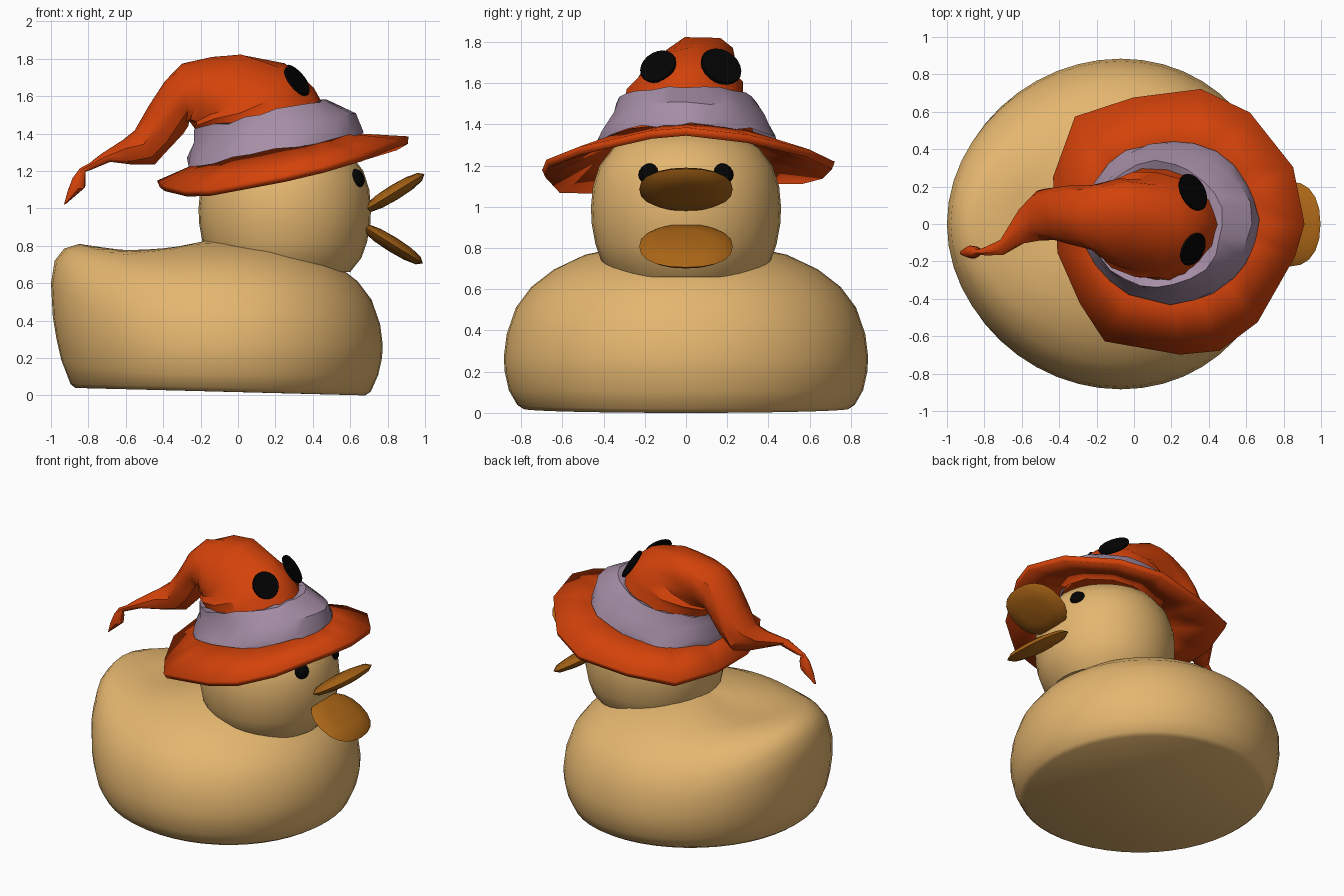
import bpy, bmesh, random
from math import sin, cos, pi, copysign, atan2
from mathutils import Vector

if "Cube" in bpy.data.objects:
    bpy.data.objects.remove(bpy.data.objects["Cube"])

random.seed(4)


def material(name, rgb):
    m = bpy.data.materials.new(name)
    m.diffuse_color = (*rgb, 1)
    m.use_nodes = True
    m.node_tree.nodes["Principled BSDF"].inputs["Base Color"].default_value = m.diffuse_color
    return m


TAN = material("tan", (0.78, 0.47, 0.16))
BEAK = material("beak", (0.40, 0.13, 0.008))
ORANGE = material("orange", (0.66, 0.055, 0.003))
PURPLE = material("purple", (0.38, 0.27, 0.38))
BLACK = material("black", (0.001, 0.001, 0.001))


def loft(name, rings, mat, angle=40, start=True, end=True):
    """Bridge closed rings of points, optionally capping the ends."""
    bm = bmesh.new()
    loops = [[bm.verts.new(p) for p in r] for r in rings]
    n = len(loops[0])
    for a, b in zip(loops, loops[1:]):
        for i in range(n):
            j = (i + 1) % n
            bm.faces.new((a[i], a[j], b[j], b[i]))
    if start:
        bm.faces.new(loops[0][::-1])
    if end:
        bm.faces.new(loops[-1])
    bmesh.ops.recalc_face_normals(bm, faces=bm.faces)
    me = bpy.data.meshes.new(name)
    bm.to_mesh(me)
    bm.free()
    ob = bpy.data.objects.new(name, me)
    bpy.context.collection.objects.link(ob)
    me.materials.append(mat)
    bpy.ops.object.select_all(action='DESELECT')
    ob.select_set(True)
    bpy.context.view_layer.objects.active = ob
    bpy.ops.object.shade_smooth_by_angle(angle=angle * pi / 180)
    return ob


def oval(a, b, yc, yh, n=14, jitter=0.0, lean=0.0):
    """Oval ring through side-view points a and b, with half-width yh."""
    c = Vector(((a[0] + b[0]) / 2, yc, (a[1] + b[1]) / 2))
    u = Vector((a[0], yc, a[1])) - c
    out = []
    for i in range(n):
        t = 2 * pi * i / n
        p = c + u * cos(t) + Vector((0, yh * sin(t) + lean * max(0, cos(t)), 0))
        out.append(p + Vector([random.uniform(-jitter, jitter) for _ in range(3)]))
    return out


def disc(name, centre, normal, profile, rx, ry, mat, n=20, power=2.0, angle=40):
    """Lens or puck: profile gives (radius factor, height) along the normal."""
    w = Vector(normal).normalized()
    v = (Vector((0, 1, 0)) - w * w.y).normalized()
    u = v.cross(w)
    rings = []
    for f, h in profile:
        r = []
        for i in range(n):
            t = 2 * pi * i / n
            ct = copysign(abs(cos(t)) ** (2 / power), cos(t))
            st = copysign(abs(sin(t)) ** (2 / power), sin(t))
            r.append(Vector(centre) + u * rx * f * ct + v * ry * f * st + w * h)
        rings.append(r)
    return loft(name, rings, mat, angle)


# Body: round profile blended into a raised tail at the back
side = [(.79, .01), (.82, .03), (.86, .11), (.88, .20), (.884, .27), (.87, .38), (.825, .51),
        (.75, .61), (.64, .695), (.49, .767), (.28, .813), (.12, .83), (.01, .835)]
tail = [(.76, .05), (.785, .07), (.835, .19), (.86, .30), (.88, .42), (.89, .60), (.87, .72),
        (.82, .785), (.74, .81), (.54, .78), (.34, .765), (.17, .80), (.01, .835)]
rings = []
for (r0, z0), (r1, z1) in zip(side, tail):
    ring = []
    for i in range(48):
        t = 2 * pi * i / 48
        w = ((1 - cos(t)) / 2) ** 7
        r, z = r0 + (r1 - r0) * w, z0 + (z1 - z0) * w
        if z0 < .05:                      # base tips up slightly to the back
            z = z0 - .01 + .04 * (1 - cos(t)) / 2
        # egg-shaped plan, widest slightly forward of the middle
        ring.append((r * cos(t) - .11 + .045 * r * sin(t) ** 2, r * sin(t), z))
    rings.append(ring)
loft("body", rings, TAN, 100)

# Head
head = [(.35, .66), (.41, .735), (.44, .82), (.458, .92), (.461, 1.0), (.452, 1.1),
        (.42, 1.2), (.35, 1.29), (.24, 1.35), (.1, 1.38)]
loft("head", [oval((.25 + r, z), (.25 - r, z), 0, r, 32) for r, z in head], TAN, 50)

# Open beak: two lens-shaped halves
lens = [(.05, -.041), (.5, -.037), (.85, -.024), (1, 0), (.85, .024), (.5, .037), (.05, .041)]
disc("beak_upper", (.835, 0, 1.085), (-.52, 0, .85), lens, .19, .227, BEAK, 20, 2.3)
disc("beak_lower", (.825, 0, .808), (.53, 0, .85), lens, .193, .227, BEAK, 20, 2.3)

# Eyes on the head
dome = [(1, -.03), (.98, 0), (.75, .018), (.3, .025)]
for s, label in ((-1, "right"), (1, "left")):
    disc("eye_" + label, (.642, s * .184, 1.163), (.84, s * .4, .36), dome,
         .052, .052, BLACK, 16)

# Hat brim: uneven outline joined to the crown base, then thickened
edge = [(.91, 0, 1.365), (.85, .3, 1.33), (.62, .59, 1.26), (.36, .715, 1.20),
        (0, .67, 1.155), (-.31, .57, 1.13), (-.425, .25, 1.13), (-.40, -.15, 1.11),
        (-.28, -.42, 1.08), (-.15, -.62, 1.085), (.25, -.69, 1.16), (.46, -.67, 1.21),
        (.66, -.52, 1.27), (.86, -.17, 1.35)]
inner = []
for x, y, z in edge:
    t = atan2(y, x - .2)
    inner.append((.2 + .37 * cos(t), .35 * sin(t), 1.315 + .07 * cos(t)))
brim = loft("hat_brim", [edge, inner], ORANGE, 30, False, False)
mod = brim.modifiers.new("thickness", 'SOLIDIFY')
mod.thickness = .04
mod.offset = 0

# Hat crown: bent cone flopping back to a tassel (upper point, lower point, y, half-width)
crown = [((.54, 1.39), (-.16, 1.27), 0, .34), ((.45, 1.57), (-.22, 1.40), 0, .30),
         ((.40, 1.64), (-.24, 1.44), 0, .285), ((.355, 1.70), (-.25, 1.455), .01, .27),
         ((.24, 1.765), (-.255, 1.46), 0, .24), ((.02, 1.83), (-.26, 1.465), .01, .21),
         ((-.15, 1.82), (-.265, 1.46), .03, .185), ((-.29, 1.77), (-.275, 1.45), .04, .165),
         ((-.385, 1.68), (-.30, 1.41), .05, .155), ((-.475, 1.54), (-.37, 1.32), .055, .15),
         ((-.555, 1.42), (-.45, 1.24), .05, .135), ((-.62, 1.365), (-.55, 1.23), -.005, .10),
         ((-.73, 1.29), (-.68, 1.25), -.125, .04), ((-.80, 1.24), (-.79, 1.205), -.145, .022),
         ((-.845, 1.215), (-.815, 1.195), -.15, .015), ((-.885, 1.16), (-.815, 1.165), -.15, .03),
         ((-.915, 1.09), (-.82, 1.11), -.15, .035), ((-.93, 1.02), (-.92, 1.025), -.155, .01)]
lean = [0, 0, 0, .01, .04, .08, .05, .02] + [0] * 10
loft("hat_crown", [oval(*c, 14, min(.012, c[3] * .1), k) for c, k in zip(crown, lean)],
     ORANGE, 35)

# Ragged cloth band, folded in at the upper rim
band = [((.665, 1.395), (-.27, 1.225), .01, .435), ((.66, 1.425), (-.265, 1.27), .01, .425),
        ((.63, 1.51), (-.24, 1.35), .01, .375), ((.475, 1.585), (-.235, 1.42), 0, .335),
        ((.42, 1.57), (-.19, 1.41), 0, .29)]
loft("hat_band", [oval(*b, 24, .013) for b in band], PURPLE, 35, False, False)

# Big button eyes on the hat
puck = [(.97, -.008), (1, 0), (.97, .008)]
for y, s, r, label in ((-.135, -1, .094, "right"), (.17, 1, .106, "left")):
    disc("hat_button_" + label, (.315, y, 1.68), (.72, s * .38, .58), puck,
         r, r, BLACK, 20)
